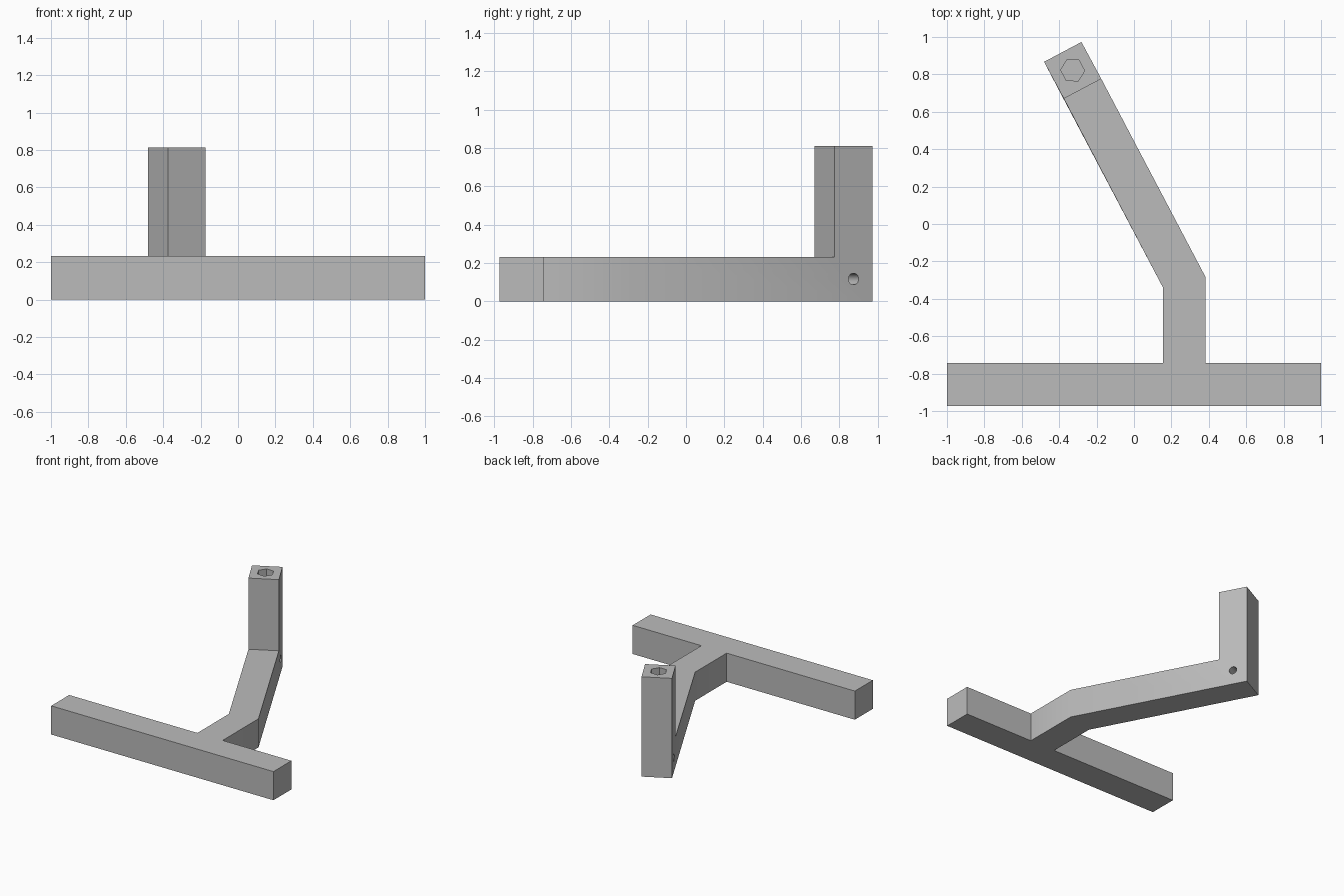
import bpy
import bmesh
from math import atan2, radians, pi
from mathutils import Vector, Matrix

cube = bpy.data.objects.get("Cube")
if cube:
    bpy.data.objects.remove(cube, do_unlink=True)

BAR = 0.233      # bar height
TOP = 0.812      # post height
HALF = 0.973     # half depth

grey = bpy.data.materials.new("plain grey")
grey.use_nodes = True
colour = (0.5, 0.5, 0.5, 1)
grey.diffuse_color = colour
grey.node_tree.nodes["Principled BSDF"].inputs["Base Color"].default_value = colour


def new_object(name, bm):
    bmesh.ops.recalc_face_normals(bm, faces=bm.faces)
    mesh = bpy.data.meshes.new(name)
    bm.to_mesh(mesh)
    bm.free()
    mesh.materials.append(grey)
    obj = bpy.data.objects.new(name, mesh)
    bpy.context.collection.objects.link(obj)
    return obj


def raise_faces(bm, faces, height):
    result = bmesh.ops.extrude_face_region(bm, geom=faces, use_keep_orig=True)
    verts = [g for g in result["geom"] if isinstance(g, bmesh.types.BMVert)]
    bmesh.ops.translate(bm, verts=verts, vec=(0, 0, height))
    return [g for g in result["geom"] if isinstance(g, bmesh.types.BMFace)]


# Footprint: cross bar, stem, angled arm and the square under the post
post = [Vector(p) for p in ((-0.175, 0.776), (-0.281, HALF), (-0.481, 0.867), (-0.375, 0.67))]
outline = [(-1, -HALF), (1, -HALF), (1, -0.742), (0.381, -0.742), (0.381, -0.281),
           post[0], post[3], (0.154, -0.338), (0.154, -0.742), (-1, -0.742)]

bm = bmesh.new()
ring = [bm.verts.new((x, y, 0)) for x, y in outline]
end = [bm.verts.new((*p, 0)) for p in post[1:3]]
base = [bm.faces.new(ring), bm.faces.new([ring[5], *end, ring[6]])]
tops = raise_faces(bm, base, BAR)

# Upright post on the end of the arm
square = [f for f in tops if len(f.verts) == 4]
raise_faces(bm, square, TOP - BAR)
bmesh.ops.delete(bm, geom=square, context='FACES')
bmesh.ops.dissolve_limit(bm, angle_limit=radians(1), verts=bm.verts, edges=bm.edges)
frame = new_object("angled_arm_frame", bm)


# Sockets: hexagonal one in the post top, round pin hole across the arm
def cutter(name, sides, radius, length, matrix):
    bm = bmesh.new()
    bmesh.ops.create_cone(bm, cap_ends=True, segments=sides, radius1=radius,
                          radius2=radius, depth=length, matrix=matrix)
    obj = new_object(name, bm)
    obj.hide_render = True
    return obj


centre = sum(post, Vector((0, 0))) / 4
side = post[0] - post[3]
turn = Matrix.Rotation(atan2(side.y, side.x), 4, 'Z')
cutters = [
    cutter("hex_cutter", 6, 0.064, 0.8,
           Matrix.Translation((*centre, TOP)) @ turn @ Matrix.Rotation(pi / 2, 4, 'Z')
           @ Matrix.Rotation(pi / 6, 4, 'Z')),
    cutter("pin_hole_cutter", 32, 0.03, 0.6,
           Matrix.Translation((*centre, 0.117)) @ turn @ Matrix.Rotation(pi / 2, 4, 'Y')),
]
bpy.ops.object.select_all(action='DESELECT')
frame.select_set(True)
bpy.context.view_layer.objects.active = frame
for tool in cutters:
    mod = frame.modifiers.new(tool.name, 'BOOLEAN')
    mod.operation = 'DIFFERENCE'
    mod.solver = 'EXACT'
    mod.object = tool
    bpy.ops.object.modifier_apply(modifier=mod.name)
    bpy.data.objects.remove(tool, do_unlink=True)

bpy.ops.object.shade_smooth_by_angle(angle=radians(30))
